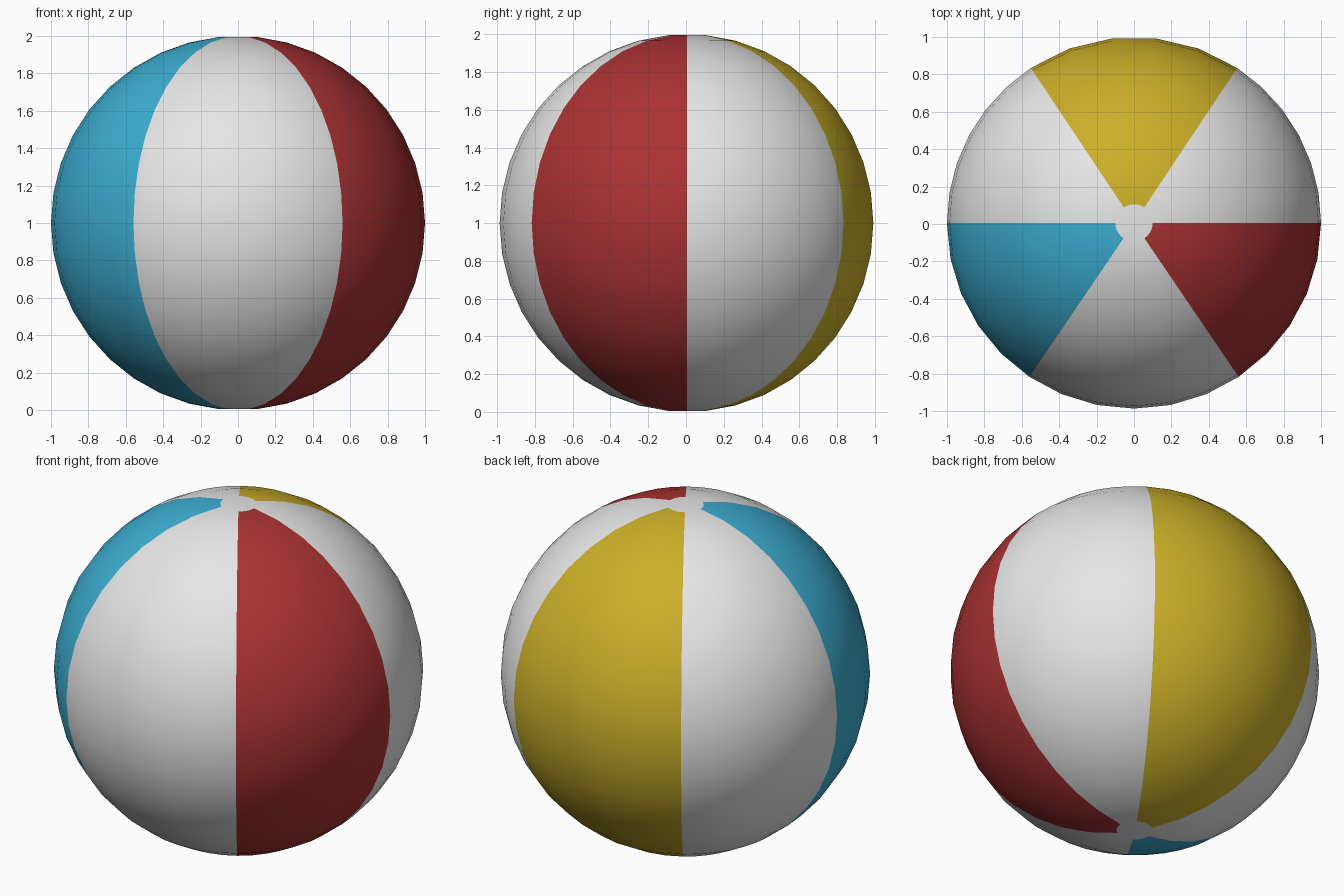
import bpy, bmesh
from math import sin, cos, pi, radians, asin

if "Cube" in bpy.data.objects:
    bpy.data.objects.remove(bpy.data.objects["Cube"])

CENTRE = (0.0, 0.006, 1.0)
RINGS = 18                      # bands between the two end caps
CAP = asin(0.1)                 # polar angle where the caps begin


def material(name, rgb):
    m = bpy.data.materials.new(name)
    m.diffuse_color = (*rgb, 1)
    m.use_nodes = True
    m.node_tree.nodes["Principled BSDF"].inputs["Base Color"].default_value = m.diffuse_color
    return m


materials = [
    material("white", (0.8, 0.8, 0.8)),
    material("red", (0.40, 0.031, 0.032)),
    material("yellow", (0.60, 0.43, 0.022)),
    material("blue", (0.045, 0.42, 0.64)),
]

# Panels around the ball: start angle, end angle, slices, material
panels = [
    (0, 56.5, 6, 0), (56.5, 123.5, 5, 2), (123.5, 180, 6, 0),
    (180, 236, 5, 3), (236, 304, 6, 0), (304, 360, 5, 1),
]
meridians, slice_colour = [], []
for start, end, count, colour in panels:
    for i in range(count):
        meridians.append(radians(start + (end - start) * i / count))
        slice_colour.append(colour)
n = len(meridians)


def point(polar, angle):
    return (CENTRE[0] + sin(polar) * cos(angle),
            CENTRE[1] + sin(polar) * sin(angle) * 0.993,
            CENTRE[2] + cos(polar))


bm = bmesh.new()
rows = []
for r in range(RINGS + 1):
    polar = CAP + (pi - 2 * CAP) * r / RINGS
    rows.append([bm.verts.new(point(polar, a)) for a in meridians])

# Coloured panels
for top, bottom in zip(rows, rows[1:]):
    for i in range(n):
        j = (i + 1) % n
        f = bm.faces.new((top[i], bottom[i], bottom[j], top[j]))
        f.material_index = slice_colour[i]

# White end caps, slightly dimpled
for ring, z in ((rows[0], 1.988), (rows[-1], 0.012)):
    pole = bm.verts.new((CENTRE[0], CENTRE[1], z))
    for i in range(n):
        bm.faces.new((ring[i], ring[(i + 1) % n], pole))

bmesh.ops.recalc_face_normals(bm, faces=bm.faces)
for f in bm.faces:
    f.smooth = True

mesh = bpy.data.meshes.new("beach_ball")
bm.to_mesh(mesh)
bm.free()
for m in materials:
    mesh.materials.append(m)
ball = bpy.data.objects.new("beach_ball", mesh)
bpy.context.collection.objects.link(ball)
